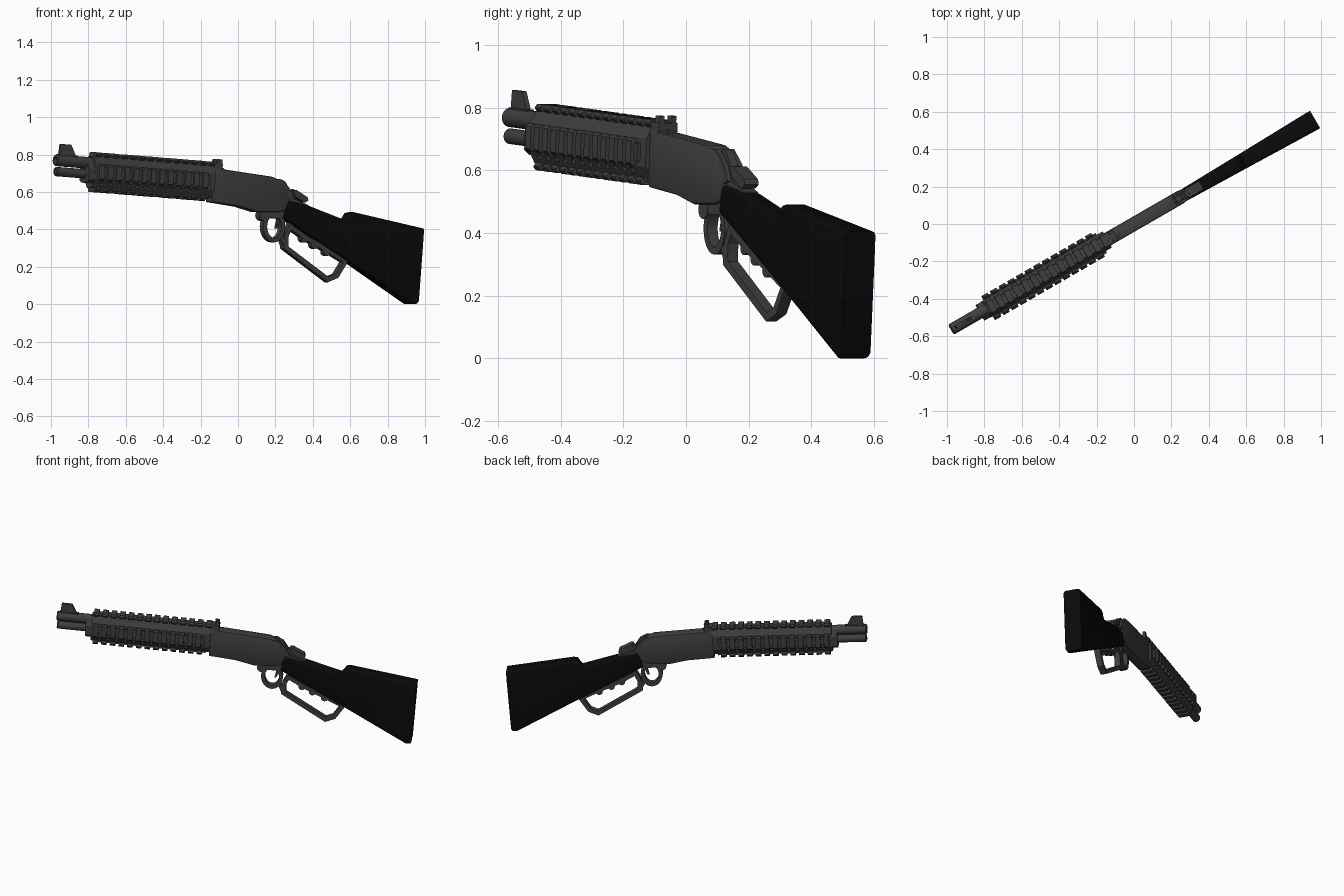
import bpy, bmesh, math
from mathutils import Matrix, Vector

if "Cube" in bpy.data.objects:
    bpy.data.objects.remove(bpy.data.objects["Cube"])

# World frame: turned 30 degrees in plan; barrel frame: also pitched 4 degrees
WORLD = Matrix.Rotation(math.radians(30), 4, 'Z')
TILT = WORLD @ Matrix.Translation((0, 0, .644)) @ Matrix.Rotation(math.radians(4), 4, 'Y')


def material(name, c):
    m = bpy.data.materials.new(name)
    m.diffuse_color = (c, c, c, 1)
    m.use_nodes = True
    m.node_tree.nodes["Principled BSDF"].inputs["Base Color"].default_value = m.diffuse_color
    return m


STEEL = material("dark grey steel", .05)
BLACK = material("black stock", .003)


def finish(name, bm, mat=STEEL, frame=WORLD, smooth=False):
    bmesh.ops.recalc_face_normals(bm, faces=bm.faces[:])
    me = bpy.data.meshes.new(name)
    bm.to_mesh(me)
    bm.free()
    me.materials.append(mat)
    ob = bpy.data.objects.new(name, me)
    ob.matrix_world = frame
    bpy.context.collection.objects.link(ob)
    if smooth:
        bpy.ops.object.select_all(action='DESELECT')
        ob.select_set(True)
        bpy.context.view_layer.objects.active = ob
        bpy.ops.object.shade_smooth_by_angle(angle=math.radians(35))
    return ob


def prism(bm, a, b):
    """Join two matching rings of 3D points into a closed solid."""
    va = [bm.verts.new(p) for p in a]
    vb = [bm.verts.new(p) for p in b]
    n = len(a)
    bm.faces.new(va)
    bm.faces.new(vb[::-1])
    for i in range(n):
        bm.faces.new((va[i], vb[i], vb[(i + 1) % n], va[(i + 1) % n]))


def slab(bm, pts, half):
    """Side profile (u, z) given thickness; half may be a function of u."""
    h = half if callable(half) else (lambda u: half)
    prism(bm, [(u, -h(u), z) for u, z in pts], [(u, h(u), z) for u, z in pts])


def along(bm, section, u0, u1):
    """Cross-section (v, h) run along the barrel."""
    prism(bm, [(u0, v, h) for v, h in section], [(u1, v, h) for v, h in section])


def band(bm, path, t, half):
    """Closed flat strip that follows a path in the side plane."""
    n = len(path)
    inner, outer = [], []
    for i in range(n):
        p, q, r = (Vector(path[(i + k) % n]) for k in (-1, 0, 1))
        d1, d2 = (q - p).normalized(), (r - q).normalized()
        n1, n2 = Vector((d1.y, -d1.x)), Vector((d2.y, -d2.x))
        m = (n1 + n2).normalized()
        m *= t / 2 / max(.5, m.dot(n1))
        inner.append(q - m)
        outer.append(q + m)
    rings = [[bm.verts.new((p.x, s * half, p.y)) for p in ring]
             for ring, s in ((inner, -1), (outer, -1), (outer, 1), (inner, 1))]
    for k in range(4):
        a, b = rings[k], rings[(k + 1) % 4]
        for i in range(n):
            j = (i + 1) % n
            bm.faces.new((a[i], a[j], b[j], b[i]))


def cross_pin(bm, u, z, r, half, n=16):
    slab(bm, [(u + r * math.cos(2 * math.pi * i / n), z + r * math.sin(2 * math.pi * i / n))
              for i in range(n)], half)


def bevel(bm, w, seg, test=lambda e: True):
    bmesh.ops.recalc_face_normals(bm, faces=bm.faces[:])
    es = [e for e in bm.edges if e.calc_face_angle(0) > .5 and test(e)]
    bmesh.ops.bevel(bm, geom=es, offset=w, segments=seg, affect='EDGES', profile=.5)


def rim(e):
    """Edges lying on one side face, not running across the thickness."""
    a, b = e.verts
    return a.co.y * b.co.y > 0


# Barrel and magazine tube, with recessed muzzle ends
def tube(name, u0, u1, h, r, bore, depth):
    bm = bmesh.new()
    prof = [(u1, r), (u0 + .006, r), (u0, r - .005), (u0, bore), (u0 + depth, bore)]
    n = 28
    rings = [[bm.verts.new((u, q * math.cos(2 * math.pi * i / n), h + q * math.sin(2 * math.pi * i / n)))
              for i in range(n)] for u, q in prof]
    for a, b in zip(rings, rings[1:]):
        for i in range(n):
            bm.faces.new((a[i], a[(i + 1) % n], b[(i + 1) % n], b[i]))
    bm.faces.new(rings[0])
    bm.faces.new(rings[-1])
    finish(name, bm, frame=TILT, smooth=True)


tube("barrel", -1.135, -.1, .047, .031, .018, .08)
tube("magazine_tube", -1.13, -.1, -.013, .025, .017, .006)

# Front sight blade and foot
bm = bmesh.new()
slab(bm, [(-1.115, .07), (-1.11, .136), (-1.045, .136), (-1.008, .07)], .008)
slab(bm, [(-1.12, .068), (-1.12, .08), (-1.0, .08), (-1.0, .068)], .013)
finish("front_sight", bm, frame=TILT)

# Handguard core with a row of vent holes
bm = bmesh.new()
along(bm, [(.05, .045), (.028, .085), (-.028, .085), (-.05, .045),
           (-.05, -.045), (-.028, -.085), (.028, -.085), (.05, -.045)], -.915, -.17)
core = finish("handguard", bm, frame=TILT)
bm = bmesh.new()
for i in range(12):
    cross_pin(bm, -.86 + i * .054, -.06, .01, .1, 12)
cut = finish("vent_cutter", bm, frame=TILT)
cut.hide_render = True
cut.hide_viewport = True
mod = core.modifiers.new("vents", 'BOOLEAN')
mod.operation = 'DIFFERENCE'
mod.object = cut

# Collar in front of the handguard
bm = bmesh.new()
along(bm, [(.048, .02), (.03, .05), (-.03, .05), (-.048, .02),
           (-.048, -.045), (-.03, -.06), (.03, -.06), (.048, -.045)], -.95, -.91)
finish("handguard_collar", bm, frame=TILT)


# Slotted accessory rails on all four sides
def rail(name, turn, top, u0, u1, w=.04):
    bm = bmesh.new()
    along(bm, [(-w * .65, top - .034), (w * .65, top - .034), (w * .65, top - .012), (-w * .65, top - .012)],
          u0, u1)
    n = round((u1 - u0) / .054)
    step = (u1 - u0) / n
    for i in range(n):
        a = u0 + i * step
        along(bm, [(-w * .7, top - .026), (-w, top - .015), (-w, top - .010), (-w * .8, top),
                   (w * .8, top), (w, top - .010), (w, top - .015), (w * .7, top - .026)],
              a, a + step * .62)
    finish(name, bm, frame=TILT @ Matrix.Rotation(math.radians(turn), 4, 'X'))


rail("top_rail", 0, .106, -.905, -.15)
rail("left_rail", 90, .074, -.9, -.205, .045)
rail("bottom_rail", 180, .106, -.9, -.195)
rail("right_rail", 270, .074, -.9, -.205, .045)

# Rear sight: block with two ears
bm = bmesh.new()
slab(bm, [(-.17, .07), (-.17, .1), (-.12, .1), (-.12, .07)], .034)
for s in (-1, 1):
    along(bm, [(s * .014, .098), (s * .03, .098), (s * .03, .122), (s * .014, .122)], -.15, -.122)
finish("rear_sight", bm, frame=TILT)

# Receiver
bm = bmesh.new()
slab(bm, [(-.18, .735), (-.11, .722), (.2, .681), (.245, .66), (.29, .605), (.3, .56),
          (.275, .5), (.235, .492), (.1, .492), (-.01, .522), (-.18, .546)], .037)
bevel(bm, .01, 2, rim)
finish("receiver", bm, smooth=True)

# Hammer, spur and upper tang
bm = bmesh.new()
slab(bm, [(.23, .64), (.26, .668), (.285, .655), (.315, .605), (.335, .615), (.36, .598),
          (.36, .575), (.31, .55), (.26, .55)], .014)
slab(bm, [(.325, .612), (.345, .612), (.415, .572), (.42, .555), (.4, .543), (.34, .575)], .026)
slab(bm, [(.27, .575), (.32, .57), (.42, .53), (.42, .515), (.27, .54)], .024)
for s in (-1, 1):
    prism(bm, [(u, s * .018, z) for u, z in ((.2, .67), (.25, .668), (.3, .62), (.325, .565), (.26, .55))],
          [(u, s * .034, z) for u, z in ((.2, .67), (.25, .668), (.3, .62), (.325, .565), (.26, .55))])
finish("hammer_and_tang", bm)

# Trigger, guard ring and lever loop
bm = bmesh.new()
slab(bm, [(.225, .5), (.262, .5), (.258, .445), (.238, .405), (.228, .405), (.24, .45)], .009)
finish("trigger", bm)
bm = bmesh.new()
band(bm, [(.213 + .056 * math.cos(i * math.pi / 12), .415 + .072 * math.sin(i * math.pi / 12))
          for i in range(24)], .024, .019)
finish("trigger_guard", bm, smooth=True)
bm = bmesh.new()
band(bm, [(.283, .305), (.546, .132), (.6, .152), (.655, .23), (.552, .285), (.41, .355),
          (.315, .415), (.29, .37)], .026, .019)
for u, z in ((.4, .352), (.465, .318), (.54, .28)):
    cross_pin(bm, u, z, .022, .018)
slab(bm, [(.25, .36), (.3, .36), (.3, .3), (.27, .31)], .018)
finish("lever_loop", bm)
bm = bmesh.new()
slab(bm, [(.12, .5), (.13, .468), (.17, .462), (.3, .455), (.31, .5)], .022)
cross_pin(bm, .15, .475, .03, .024)
finish("lower_tang", bm)

# Stock, widening to the butt with rounded long edges
bm = bmesh.new()
slab(bm, [(.295, .556), (.428, .525), (.645, .45), (.66, .465), (.675, .488), (.7, .492),
          (1.118, .406), (1.114, .35), (1.086, .02), (1.075, .0), (1.05, .0), (.66, .232), (.265, .462)],
     lambda u: .033 + .021 * max(0, min(1, (u - .3) / .8)))
bevel(bm, .016, 4, lambda e: rim(e) and min(v.co.x for v in e.verts) < 1.06
      and not (max(v.co.x for v in e.verts) < .31))
finish("stock", bm, BLACK, smooth=True)
